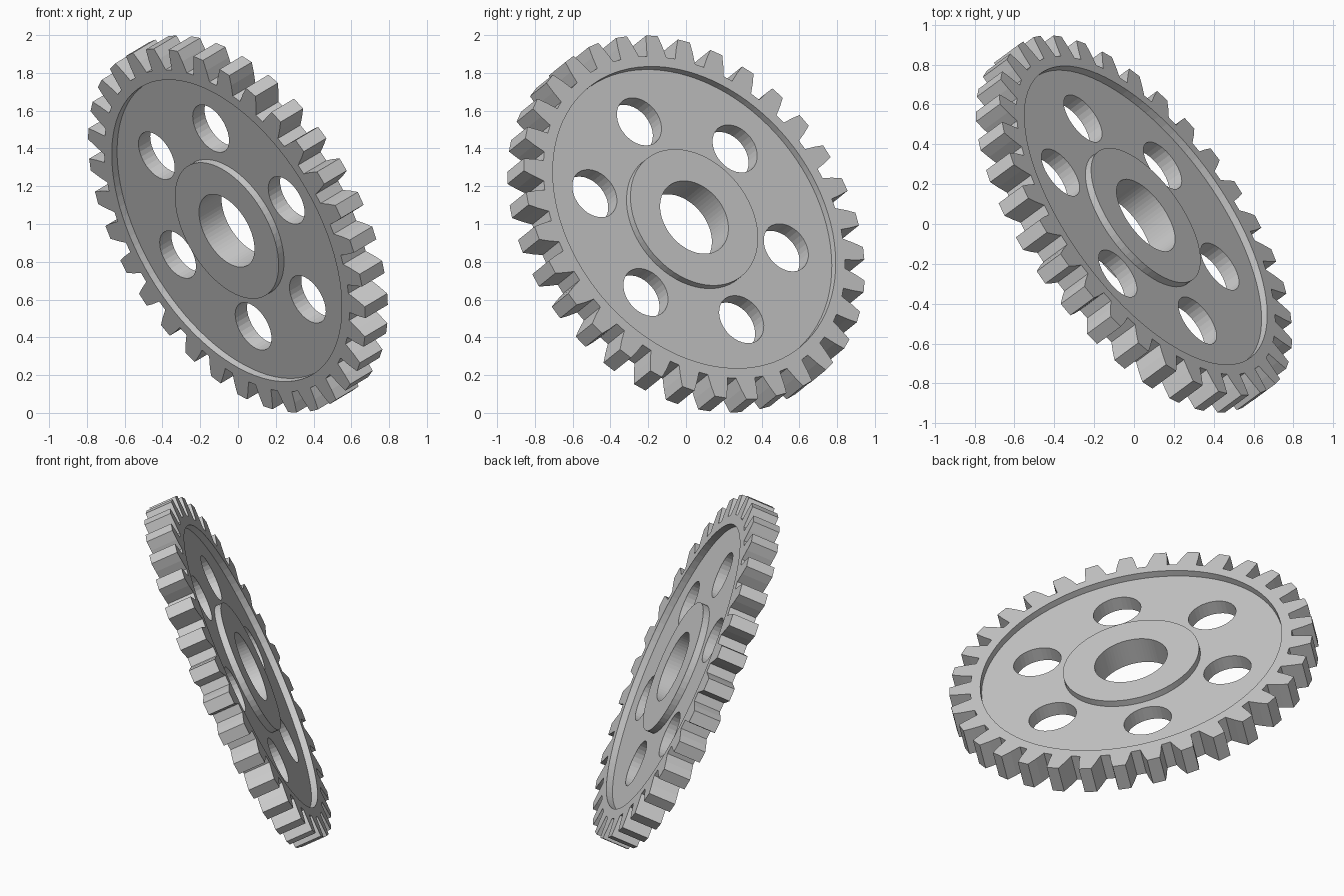
import bpy, bmesh
from math import cos, sin, pi, radians
from mathutils import Matrix, Vector

if "Cube" in bpy.data.objects:
    bpy.data.objects.remove(bpy.data.objects["Cube"])

TEETH = 33
HALF, WEB = 0.082, 0.043            # half thickness of rim/hub and of web
ROOT, PITCH, TIP = 0.945, 1.01, 1.068


def prism(name, outline, z0, z1):
    """Extrude a closed 2D outline from z0 to z1."""
    bm = bmesh.new()
    face = bm.faces.new([bm.verts.new((x, y, z0)) for x, y in outline])
    ext = bmesh.ops.extrude_face_region(bm, geom=[face])
    top = [g for g in ext["geom"] if isinstance(g, bmesh.types.BMVert)]
    bmesh.ops.translate(bm, verts=top, vec=(0, 0, z1 - z0))
    bmesh.ops.recalc_face_normals(bm, faces=bm.faces)
    mesh = bpy.data.meshes.new(name)
    bm.to_mesh(mesh)
    bm.free()
    ob = bpy.data.objects.new(name, mesh)
    bpy.context.collection.objects.link(ob)
    return ob


def circle(r, n, cx=0, cy=0):
    return [(cx + r * cos(2 * pi * i / n), cy + r * sin(2 * pi * i / n)) for i in range(n)]


def combine(target, tool, operation):
    """Apply a boolean and remove the helper."""
    m = target.modifiers.new("bool", 'BOOLEAN')
    m.operation, m.object, m.solver = operation, tool, 'EXACT'
    bpy.context.view_layer.objects.active = target
    bpy.ops.object.modifier_apply(modifier=m.name)
    bpy.data.objects.remove(tool)


# Toothed blank: each tooth is root, pitch, tip, tip, pitch, root
tooth = [(ROOT, -0.066), (PITCH, -0.051), (TIP, -0.035),
         (TIP, 0.035), (PITCH, 0.051), (ROOT, 0.066)]
outline = []
for i in range(TEETH):
    a = 2 * pi * i / TEETH
    outline += [(r * cos(a + d), r * sin(a + d)) for r, d in tooth]
gear = prism("gear_wheel", outline, -HALF, HALF)

# Recess both faces down to the web
for z0, z1 in ((WEB, 0.3), (-0.3, -WEB)):
    combine(gear, prism("recess_cutter", circle(0.886, 96), z0, z1), 'DIFFERENCE')

# Raised hub, central bore
combine(gear, prism("hub", circle(0.40, 64), -HALF, HALF), 'UNION')
combine(gear, prism("bore_cutter", circle(0.214, 64), -0.3, 0.3), 'DIFFERENCE')

# Six lightening holes
for i in range(6):
    a = radians(50.6 + 60 * i)
    hole = prism("hole_cutter", circle(0.14, 32, 0.6 * cos(a), 0.6 * sin(a)), -0.3, 0.3)
    combine(gear, hole, 'DIFFERENCE')

# Tilt the wheel: n is the axle direction, u points at the first tooth
n = Vector((0.726, 0.534, 0.432)).normalized()
u = Vector((-0.672, 0.284, 0.779))
u = (u - n * u.dot(n)).normalized()
v = n.cross(u)
gear.data.transform(Matrix((u, v, n)).transposed().to_4x4())
gear.location = (0, 0, 1)
